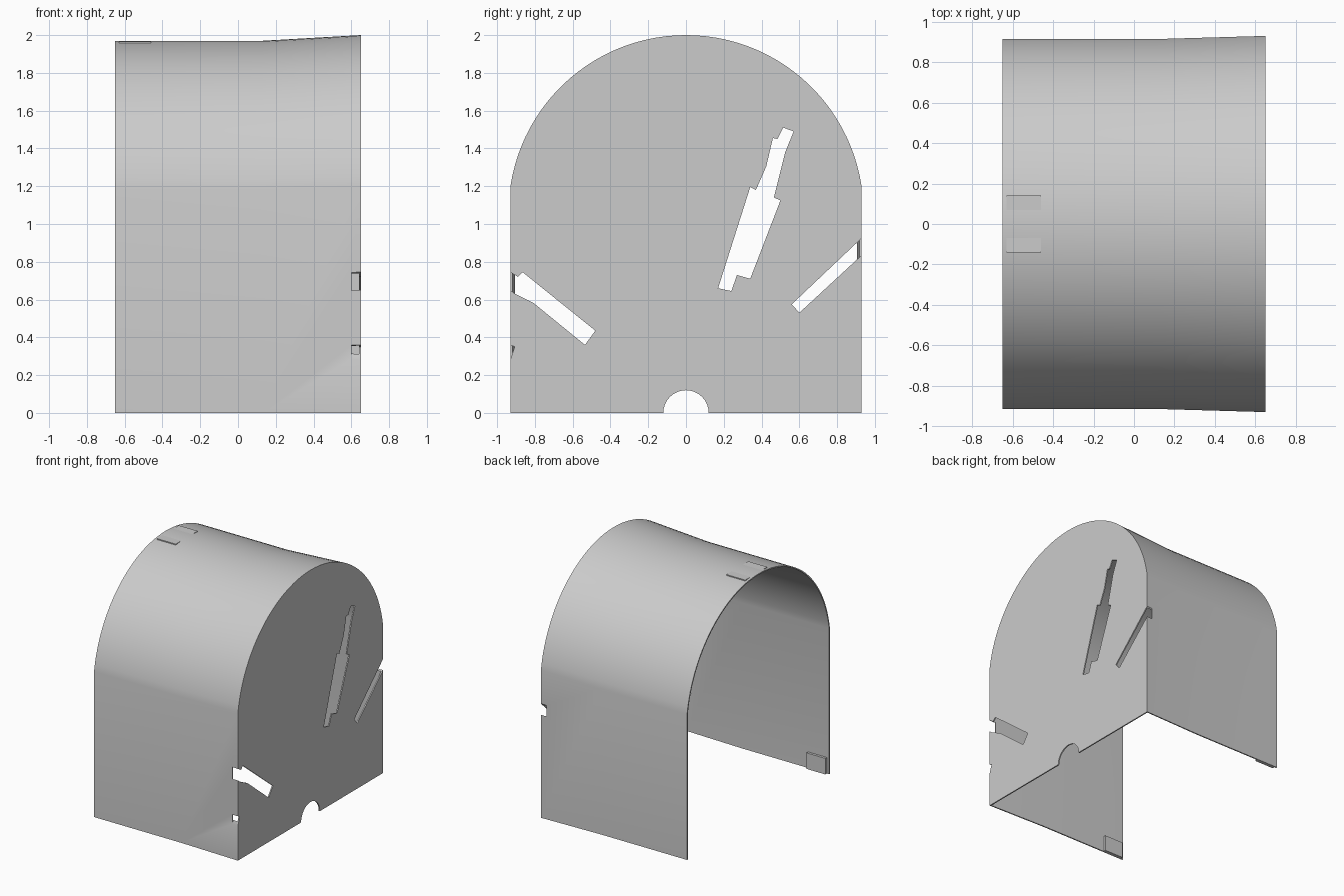
import bpy, bmesh, math

old = bpy.data.objects.get("Cube")
if old:
    bpy.data.objects.remove(old, do_unlink=True)

grey = bpy.data.materials.new("plain_grey")
COLOUR = (0.6, 0.6, 0.6, 1.0)
grey.diffuse_color = COLOUR
grey.use_nodes = True
grey.node_tree.nodes["Principled BSDF"].inputs["Base Color"].default_value = COLOUR


def loft(name, rings):
    """Closed solid through matching rings of points."""
    bm = bmesh.new()
    loops = [[bm.verts.new(p) for p in ring] for ring in rings]
    n = len(loops[0])
    for a, b in zip(loops, loops[1:]):
        for i in range(n):
            j = (i + 1) % n
            bm.faces.new((a[i], a[j], b[j], b[i]))
    bm.faces.new(loops[0])
    bm.faces.new(loops[-1])
    bmesh.ops.recalc_face_normals(bm, faces=bm.faces)
    mesh = bpy.data.meshes.new(name)
    bm.to_mesh(mesh)
    bm.free()
    mesh.materials.append(grey)
    obj = bpy.data.objects.new(name, mesh)
    bpy.context.collection.objects.link(obj)
    return obj


def arch(x, half, radius, centre, bottom, steps=48):
    """Arched profile: straight sides below a slightly wider arc."""
    end = math.asin(half / radius)
    ring = [(x, -half, bottom)]
    for i in range(steps + 1):
        t = -end + 2 * end * i / steps
        ring.append((x, radius * math.sin(t), centre + radius * math.cos(t)))
    return ring + [(x, half, bottom)]


def prism(name, outline):
    return loft(name, [[(x, y, z) for y, z in outline] for x in (0.6, 0.7)])


def box(name, x, y, z):
    corners = [(y[0], z[0]), (y[1], z[0]), (y[1], z[1]), (y[0], z[1])]
    return loft(name, [[(px, cy, cz) for cy, cz in corners] for px in x])


# Shell that flares toward the closed end
WALL = 0.01
NARROW = (0.915, 0.925, 1.045)
WIDE = (0.93, 0.94, 1.06)
shell = loft("arched_shell", [arch(-0.65, *NARROW, 0), arch(0.13, *NARROW, 0),
                              arch(0.65, *WIDE, 0)])
inner_narrow = (NARROW[0] - WALL, NARROW[1] - WALL, NARROW[2])
inner_wide = (WIDE[0] - WALL, WIDE[1] - WALL, WIDE[2])
cavity = loft("cavity_cutter", [arch(-0.75, *inner_narrow, -0.1),
                                arch(0.13, *inner_narrow, -0.1),
                                arch(0.65 - WALL, *inner_wide, -0.1)])

# Slots and notches in the end wall
stepped_slot = prism("stepped_slot_cutter", [
    (0.17, 0.66), (0.24, 0.645), (0.27, 0.73), (0.34, 0.71), (0.5, 1.125),
    (0.465, 1.14), (0.525, 1.38), (0.57, 1.49), (0.515, 1.51), (0.485, 1.45),
    (0.46, 1.455), (0.425, 1.305), (0.37, 1.18), (0.34, 1.195)])
front_slot = prism("front_slot_cutter", [
    (-1, 0.745), (-0.93, 0.745), (-0.89, 0.72), (-0.865, 0.745), (-0.48, 0.435),
    (-0.535, 0.36), (-0.805, 0.58), (-0.905, 0.63), (-0.93, 0.65), (-1, 0.65)])
back_slot = prism("back_slot_cutter", [
    (0.56, 0.575), (0.6, 0.53), (0.93, 0.835), (1, 0.9), (1, 0.99), (0.93, 0.925)])
small_notch = prism("small_notch_cutter", [
    (-1, 0.36), (-0.93, 0.36), (-0.907, 0.35), (-0.93, 0.28), (-1, 0.28)])
round_hole = prism("round_hole_cutter", [
    (0.12 * math.cos(math.tau * i / 32), 0.12 * math.sin(math.tau * i / 32))
    for i in range(32)])

bpy.context.view_layer.objects.active = shell
for cutter in (cavity, stepped_slot, front_slot, back_slot, small_notch, round_hole):
    cutter.hide_render = True
    mod = shell.modifiers.new(cutter.name, "BOOLEAN")
    mod.operation = "DIFFERENCE"
    mod.solver = "EXACT"
    mod.object = cutter
    bpy.ops.object.modifier_apply(modifier=mod.name)
    bpy.data.objects.remove(cutter, do_unlink=True)

bpy.ops.object.select_all(action="DESELECT")
shell.select_set(True)
bpy.ops.object.shade_smooth_by_angle(angle=math.radians(30))

# Fixing tabs near the open end
TAB_X = (-0.63, -0.46)
box("top_tab", TAB_X, (-0.14, 0.14), (1.945, 1.967))
box("front_tab", TAB_X, (-0.912, -0.885), (0, 0.13))
box("back_tab", TAB_X, (0.885, 0.912), (0, 0.13))
